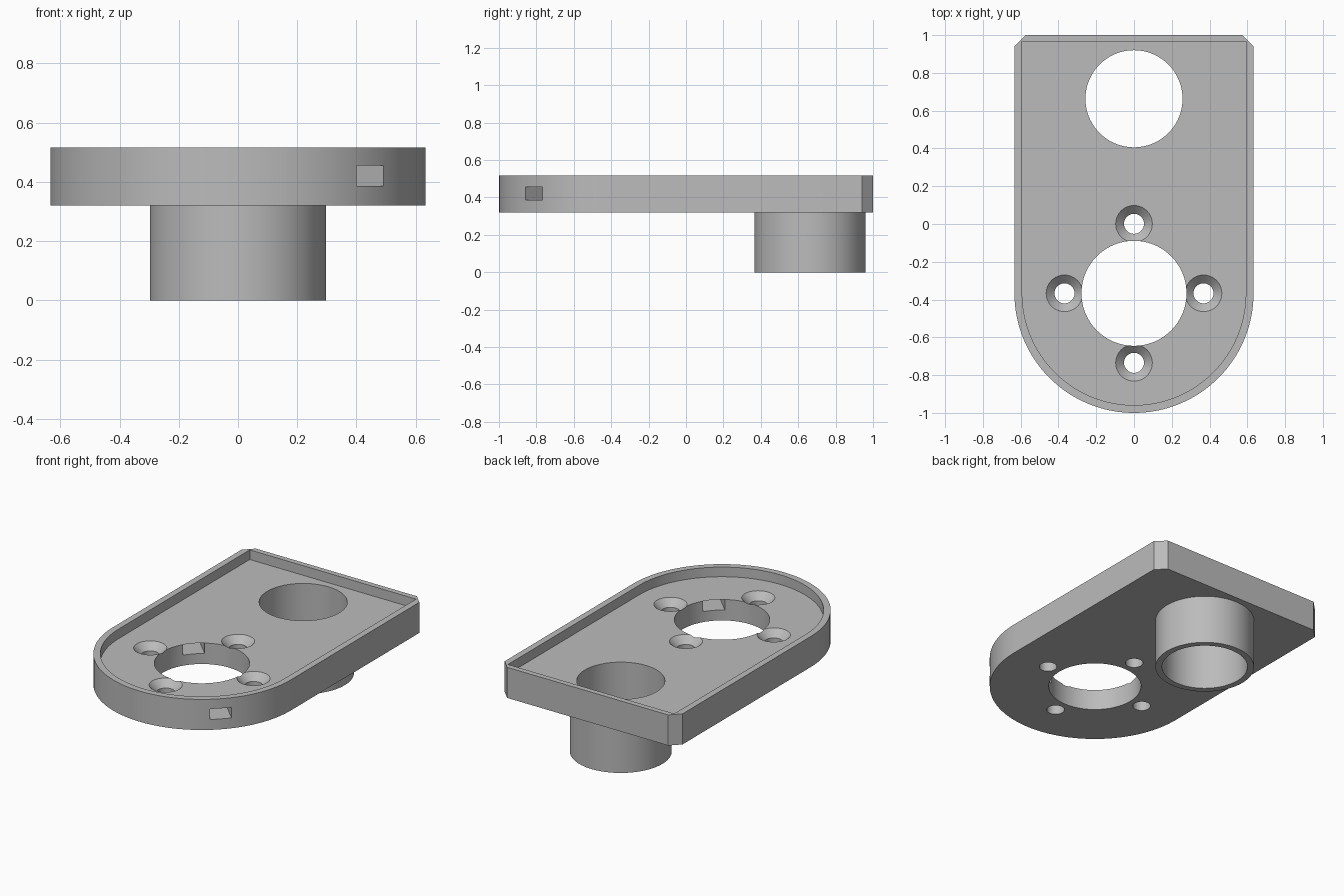
import bpy
import bmesh
from math import sin, cos, pi, radians

if "Cube" in bpy.data.objects:
    bpy.data.objects.remove(bpy.data.objects["Cube"], do_unlink=True)

BOTTOM, FLOOR, TOP = 0.32, 0.455, 0.517   # plate underside, tray floor, rim
HUB_Y, TUBE_Y = -0.367, 0.663             # main bore and tube centres
SCREW_R = 0.368                           # screw circle radius

grey = bpy.data.materials.new("plain grey")
grey.use_nodes = True
colour = (0.5, 0.5, 0.5, 1)
grey.diffuse_color = colour
grey.node_tree.nodes["Principled BSDF"].inputs["Base Color"].default_value = colour


def make_object(name, bm):
    bmesh.ops.recalc_face_normals(bm, faces=bm.faces)
    mesh = bpy.data.meshes.new(name)
    bm.to_mesh(mesh)
    bm.free()
    mesh.materials.append(grey)
    obj = bpy.data.objects.new(name, mesh)
    bpy.context.collection.objects.link(obj)
    return obj


def prism(name, outline, z0, z1):
    bm = bmesh.new()
    face = bm.faces.new([bm.verts.new((x, y, z0)) for x, y in outline])
    moved = bmesh.ops.extrude_face_region(bm, geom=[face])["geom"]
    verts = [v for v in moved if isinstance(v, bmesh.types.BMVert)]
    bmesh.ops.translate(bm, verts=verts, vec=(0, 0, z1 - z0))
    return make_object(name, bm)


def cone(name, x, y, z0, z1, r0, r1, sides=64):
    bm = bmesh.new()
    bmesh.ops.create_cone(bm, cap_ends=True, segments=sides,
                          radius1=r0, radius2=r1, depth=z1 - z0)
    bmesh.ops.translate(bm, verts=bm.verts, vec=(x, y, (z0 + z1) / 2))
    return make_object(name, bm)


def tongue(radius, back, chamfer):
    """Half-round front end with a straight-sided back."""
    steps = 64
    arc = [(radius * cos(pi + pi * i / steps), HUB_Y + radius * sin(pi + pi * i / steps))
           for i in range(steps + 1)]
    if chamfer:
        corners = [(radius, back - chamfer), (radius - chamfer, back)]
    else:
        corners = [(radius, back)]
    return arc + corners + [(-x, y) for x, y in reversed(corners)]


def combine(target, tool, operation):
    mod = target.modifiers.new(operation, "BOOLEAN")
    mod.operation = operation
    mod.solver = "EXACT"
    mod.object = tool
    bpy.ops.object.select_all(action="DESELECT")
    bpy.context.view_layer.objects.active = target
    target.select_set(True)
    bpy.ops.object.modifier_apply(modifier=mod.name)
    bpy.data.objects.remove(tool, do_unlink=True)


# Plate with the tube below it
plate = prism("mounting_plate", tongue(0.633, 1.0, 0.06), BOTTOM, TOP)
combine(plate, cone("tube", 0, TUBE_Y, 0, 0.4, 0.297, 0.297, 96), "UNION")

# Shallow tray with a thin rim
combine(plate, prism("tray", tongue(0.592, 0.965, 0), FLOOR, 0.7), "DIFFERENCE")

# Tube bore and main bore
combine(plate, cone("tube_bore", 0, TUBE_Y, -0.1, 0.7, 0.257, 0.257, 96), "DIFFERENCE")
combine(plate, cone("main_bore", 0, HUB_Y, 0.2, 0.7, 0.278, 0.278, 96), "DIFFERENCE")

# Diagonal wire slot, leaving through the wall under the rim at the front left
s = cos(radians(45))
half, ends = 0.064, (-0.628, 0.66)
slot = [((a + b) * s, HUB_Y + (b - a) * s)
        for a, b in ((ends[0], -half), (ends[1], -half), (ends[1], half), (ends[0], half))]
combine(plate, prism("wire_slot", slot, 0.387, FLOOR), "DIFFERENCE")

# Four countersunk screw holes
for i in range(4):
    x, y = SCREW_R * cos(i * pi / 2), HUB_Y + SCREW_R * sin(i * pi / 2)
    combine(plate, cone("screw_hole", x, y, 0.2, 0.7, 0.053, 0.053, 48), "DIFFERENCE")
    combine(plate, cone("countersink", x, y, FLOOR - 0.06, FLOOR + 0.01,
                        0.037, 0.107, 48), "DIFFERENCE")

bpy.ops.object.select_all(action="DESELECT")
plate.select_set(True)
bpy.context.view_layer.objects.active = plate
bpy.ops.object.shade_smooth_by_angle(angle=radians(30))
